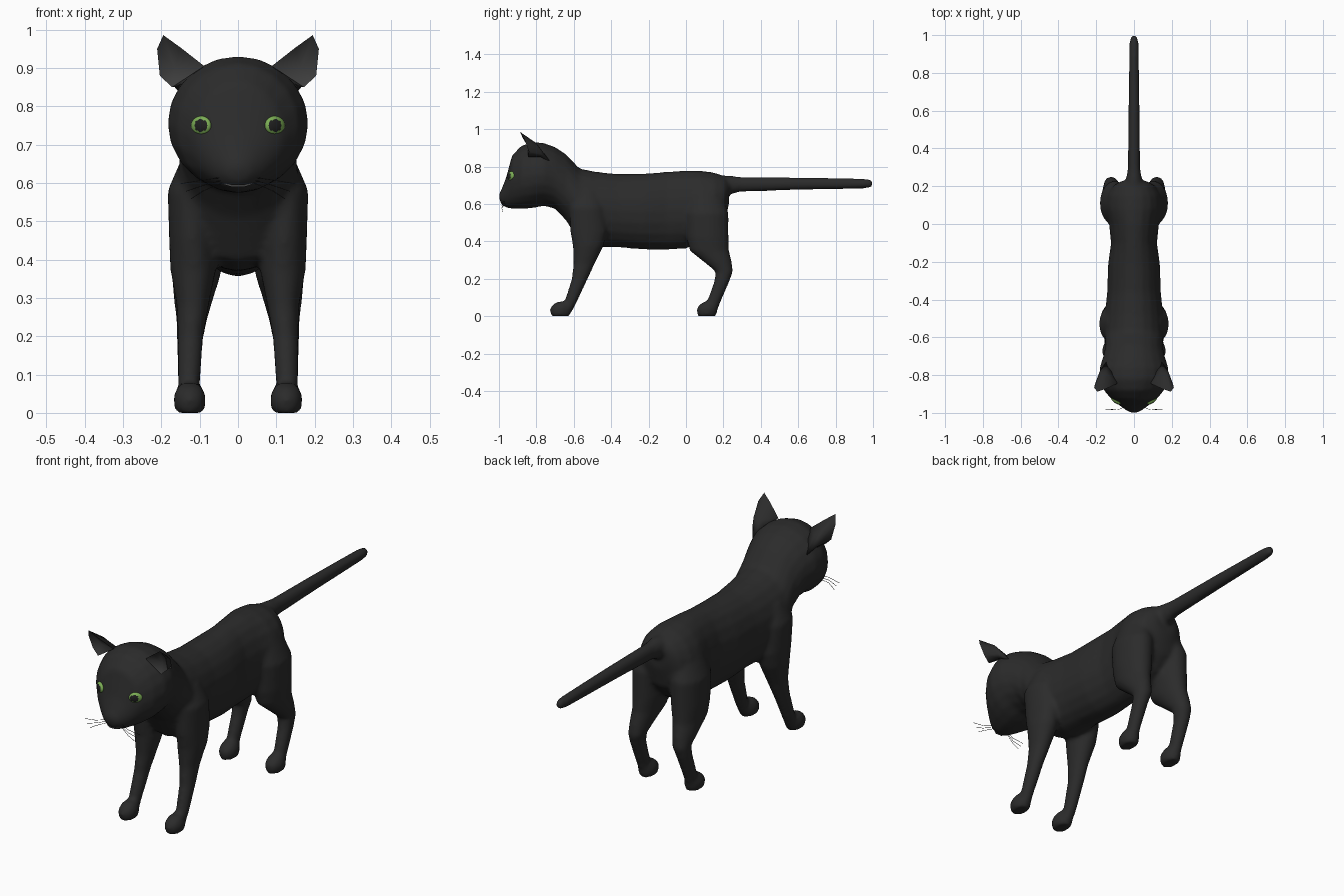
import bpy, bmesh, math
from mathutils import Vector, Matrix

cube = bpy.data.objects.get("Cube")
if cube:
    bpy.data.objects.remove(cube, do_unlink=True)


def material(name, r, g, b):
    mat = bpy.data.materials.new(name)
    mat.use_nodes = True
    mat.diffuse_color = (r, g, b, 1)
    mat.node_tree.nodes["Principled BSDF"].inputs["Base Color"].default_value = (r, g, b, 1)
    return mat


fur = material("black fur", .024, .024, .024)
ear_grey = material("inner ear grey", .05, .05, .05)
iris = material("green iris", .2, .42, .09)
pupil = material("dark pupil", .015, .015, .015)
lip = material("lip grey", .07, .07, .07)


def make_object(name, bm, mats, smooth=True):
    bmesh.ops.recalc_face_normals(bm, faces=bm.faces)
    for face in bm.faces:
        face.smooth = smooth
    mesh = bpy.data.meshes.new(name)
    bm.to_mesh(mesh)
    bm.free()
    for mat in mats:
        mesh.materials.append(mat)
    obj = bpy.data.objects.new(name, mesh)
    bpy.context.collection.objects.link(obj)
    return obj


def loft(bm, rings, sides=20):
    """Closed tube through rings given as (centre, radius vector, radius vector)."""
    loops = []
    for centre, u, v in rings:
        angles = [math.tau * i / sides for i in range(sides)]
        loops.append([bm.verts.new(centre + u * math.cos(a) + v * math.sin(a)) for a in angles])
    for a, b in zip(loops, loops[1:]):
        for i in range(sides):
            j = (i + 1) % sides
            bm.faces.new((a[i], a[j], b[j], b[i]))
    bm.faces.new(loops[0])
    bm.faces.new(loops[-1])


def upright_rings(rows):
    """Rows of y, bottom, top, half width."""
    return [(Vector((0, y, (lo + hi) / 2)), Vector((w, 0, 0)), Vector((0, 0, (hi - lo) / 2)))
            for y, lo, hi, w in rows]


def level_rings(rows, side):
    """Rows of z, x centre, y centre, x radius, y radius."""
    return [(Vector((side * x, y, z)), Vector((rx, 0, 0)), Vector((0, ry, 0)))
            for z, x, y, rx, ry in rows]


# Head, neck and torso from nose to rump
trunk = [
    (-1, .628, .655, .014), (-.988, .6, .675, .04), (-.962, .58, .74, .075),
    (-.93, .574, .86, .118), (-.88, .573, .912, .16), (-.82, .578, .932, .184),
    (-.76, .59, .926, .182), (-.7, .575, .905, .163), (-.64, .51, .865, .15),
    (-.57, .395, .79, .16), (-.48, .37, .772, .155), (-.36, .368, .76, .142),
    (-.22, .356, .763, .138), (-.1, .355, .772, .122), (0, .362, .78, .132),
    (.08, .39, .778, .15), (.15, .43, .768, .145), (.205, .5, .75, .11),
    (.23, .6, .73, .06),
]
tail = [
    (.17, .62, .755, .06), (.23, .65, .752, .044), (.29, .665, .745, .033),
    (.6, .675, .742, .03), (.95, .682, .736, .025), (.985, .686, .732, .02),
    (1, .697, .72, .01),
]
# Legs, top to bottom
front_leg = [
    (.67, .105, -.53, .04, .06), (.58, .123, -.53, .061, .095), (.45, .12, -.52, .06, .098),
    (.375, .117, -.523, .06, .082), (.28, .118, -.545, .042, .057), (.2, .124, -.568, .034, .043),
    (.08, .128, -.615, .029, .034), (.02, .127, -.64, .027, .028),
]
hind_leg = [
    (.68, .08, .1, .05, .08), (.55, .102, .11, .078, .118), (.42, .106, .115, .073, .113),
    (.35, .11, .125, .062, .105), (.3, .116, .163, .052, .08), (.24, .121, .205, .04, .047),
    (.19, .126, .193, .034, .041), (.08, .128, .15, .029, .037), (.02, .127, .135, .027, .028),
]


def paw(y):
    return [(0, .126, y, .035, .048), (.012, .126, y, .04, .053), (.04, .126, y, .043, .057),
            (.062, .126, y + .006, .036, .046), (.077, .126, y + .012, .024, .028)]


bm = bmesh.new()
loft(bm, upright_rings(trunk))
loft(bm, upright_rings(tail))
for side in (1, -1):
    for rows in (front_leg, hind_leg, paw(-.672), paw(.112)):
        loft(bm, level_rings(rows, side))
body = make_object("body", bm, [fur])

# Fuse the overlapping tubes into one soft skin
remesh = body.modifiers.new("fuse", 'REMESH')
remesh.mode = 'VOXEL'
remesh.voxel_size = .011
remesh.use_smooth_shade = True
soften = body.modifiers.new("soften", 'SMOOTH')
soften.factor = .5
soften.iterations = 5

# Ears: a rim with a hollow grey front and a tapering back
rim_points = [(.195, -.888, .986), (.211, -.865, .95), (.204, -.84, .88),
              (.172, -.845, .85), (.088, -.845, .905), (.148, -.872, .952)]
for side, label in ((1, "left"), (-1, "right")):
    flip = Matrix.Diagonal((side, 1, 1)).to_4x4()
    bm = bmesh.new()
    apex = Vector((.14, -.72, .82))
    rim = [Vector(p) for p in rim_points]
    middle = [p.lerp(apex, .45) + Vector((.004, .012, .014)) for p in rim]
    outer, inner = ([bm.verts.new(flip @ p) for p in pts] for pts in (rim, middle))
    hollow = bm.verts.new(flip @ Vector((.165, -.825, .9)))
    tip = bm.verts.new(flip @ apex)
    for i in range(len(rim)):
        j = (i + 1) % len(rim)
        bm.faces.new((outer[i], outer[j], hollow)).material_index = 1
        bm.faces.new((outer[i], outer[j], inner[j], inner[i]))
        bm.faces.new((inner[i], inner[j], tip))
    ear = make_object(label + "_ear", bm, [fur, ear_grey])
    for edge in ear.data.edges:
        edge.use_edge_sharp = max(edge.vertices) < len(rim)

    # Eyes: flattened domes, pupil set towards the nose
    bm = bmesh.new()
    bmesh.ops.create_uvsphere(bm, u_segments=24, v_segments=16, radius=1)
    for face in bm.faces:
        c = face.calc_center_median()
        face.material_index = int((c.x + .22) ** 2 + c.y ** 2 < .42)
    across, up, out = Vector((side * .8, .6, 0)), Vector((0, 0, 1)), Vector((side * .6, -.8, 0))
    frame = Matrix((across * .031, up * .025, out * .014)).transposed().to_4x4()
    frame.translation = (side * .096, -.934, .75)
    bm.transform(frame)
    make_object(label + "_eye", bm, [iris, pupil])

# Nose
bm = bmesh.new()
bmesh.ops.create_uvsphere(bm, u_segments=12, v_segments=8, radius=1)
bm.transform(Matrix.Translation((0, -.986, .648)) @ Matrix.Diagonal((.024, .012, .014, 1)))
make_object("nose", bm, [fur])


def strand(name, points, thickness, mat):
    curve = bpy.data.curves.new(name, 'CURVE')
    curve.dimensions = '3D'
    curve.bevel_depth = thickness
    curve.bevel_resolution = 1
    line = curve.splines.new('POLY')
    line.points.add(len(points) - 1)
    for point, co in zip(line.points, points):
        point.co = (*co, 1)
    curve.materials.append(mat)
    bpy.context.collection.objects.link(bpy.data.objects.new(name, curve))


# Mouth line and whiskers
strand("mouth", [(-.035, -.968, .598), (-.015, -.978, .592), (.015, -.978, .592), (.035, -.968, .598)],
       .003, lip)
for side, label in ((1, "left"), (-1, "right")):
    for i in range(3):
        drop = .014 * i
        strand(f"{label}_whisker_{i + 1}",
               [(side * .04, -.965, .615 - drop / 2), (side * .09, -.985, .608 - drop),
                (side * (.15 - drop), -.98, .598 - 1.4 * drop)], .001, fur)
